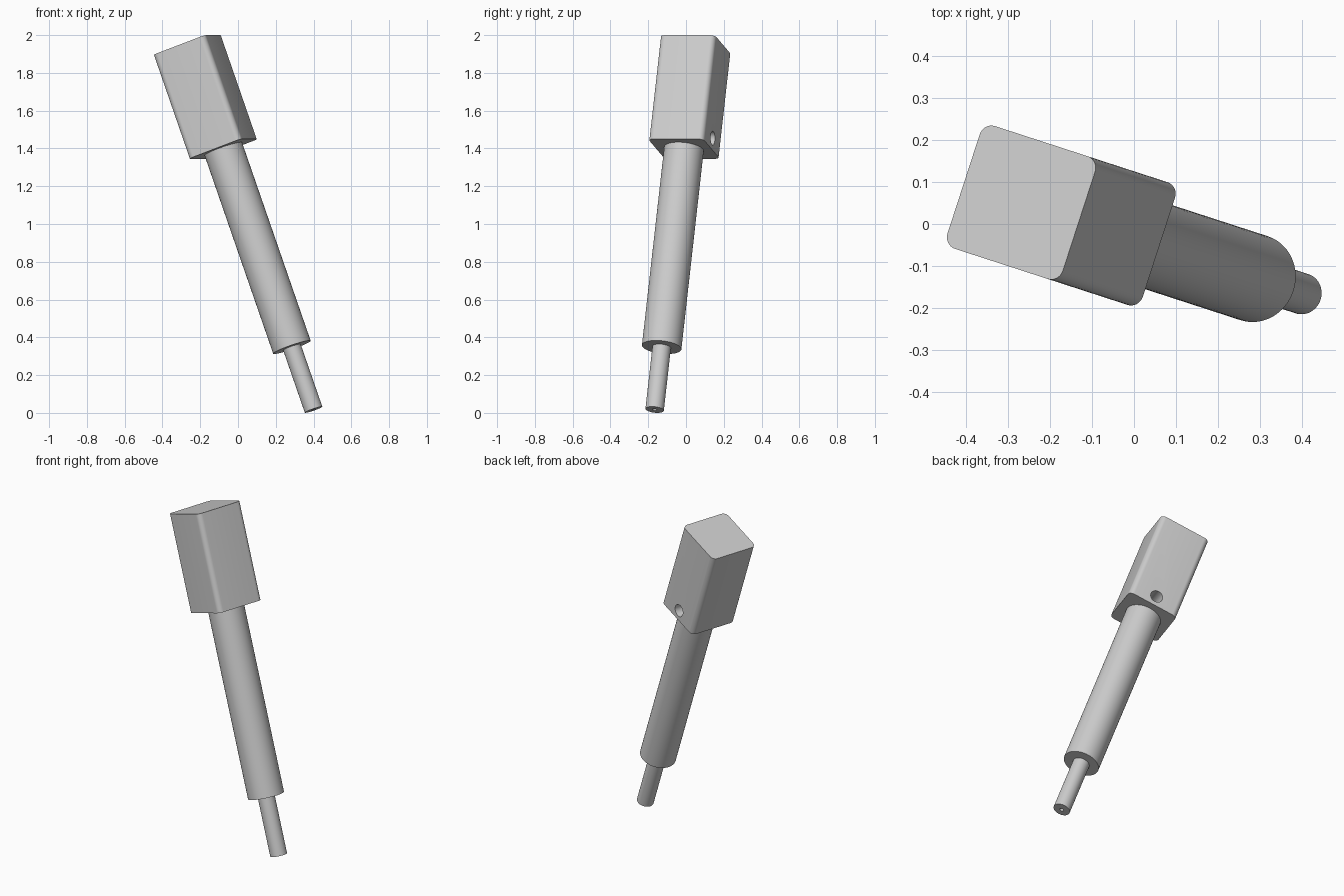
import bpy, bmesh
from math import radians, pi
from mathutils import Matrix, Vector

cube = bpy.data.objects.get("Cube")
if cube:
    bpy.data.objects.remove(cube, do_unlink=True)

# One plain grey material
grey = bpy.data.materials.new("light_grey")
grey.use_nodes = True
colour = (0.6, 0.6, 0.6, 1)
grey.diffuse_color = colour
grey.node_tree.nodes["Principled BSDF"].inputs["Base Color"].default_value = colour

# Shared leaning frame: local z runs from the tip up to the head
LEAN = (Matrix.Translation((0.4, -0.166, 0.017))
        @ Matrix.Rotation(radians(-18), 4, 'Z')
        @ Matrix.Rotation(radians(-20), 4, 'Y'))
SHAFT_Z, HEAD_Z, TOP_Z = 0.352, 1.469, 2.054
HEAD_W = 0.307


def add_object(name, bm):
    bmesh.ops.recalc_face_normals(bm, faces=bm.faces)
    mesh = bpy.data.meshes.new(name)
    bm.to_mesh(mesh)
    bm.free()
    mesh.materials.append(grey)
    obj = bpy.data.objects.new(name, mesh)
    bpy.context.collection.objects.link(obj)
    obj.matrix_world = LEAN
    return obj


def activate(obj):
    bpy.ops.object.select_all(action='DESELECT')
    obj.select_set(True)
    bpy.context.view_layer.objects.active = obj


def smooth(obj):
    activate(obj)
    bpy.ops.object.shade_smooth_by_angle(angle=radians(30))


def lathe(name, profile):
    bm = bmesh.new()
    verts = [bm.verts.new((r, 0, z)) for r, z in profile]
    edges = [bm.edges.new(pair) for pair in zip(verts, verts[1:])]
    bmesh.ops.spin(bm, geom=verts + edges, cent=(0, 0, 0), axis=(0, 0, 1),
                   angle=2 * pi, steps=64)
    bmesh.ops.remove_doubles(bm, verts=bm.verts, dist=1e-5)
    smooth(add_object(name, bm))


# Thin tip with a small bore in its end, then the thicker shaft
lathe("tip", [(0, 0.12), (0.012, 0.12), (0.012, 0), (0.049, 0),
              (0.049, SHAFT_Z), (0, SHAFT_Z)])
lathe("shaft", [(0, SHAFT_Z), (0.105, SHAFT_Z), (0.105, HEAD_Z), (0, HEAD_Z)])

# Square head with rounded long edges
bm = bmesh.new()
bmesh.ops.create_cube(bm, size=1)
bmesh.ops.scale(bm, vec=(HEAD_W, HEAD_W, TOP_Z - HEAD_Z), verts=bm.verts)
bmesh.ops.translate(bm, vec=(0, 0, (TOP_Z + HEAD_Z) / 2), verts=bm.verts)
long_edges = [e for e in bm.edges
              if abs((e.verts[0].co - e.verts[1].co).normalized().z) > 0.9]
bmesh.ops.bevel(bm, geom=long_edges, offset=0.03, segments=8, profile=0.5,
                affect='EDGES')
head = add_object("head", bm)

# Blind round socket in the back face of the head
bm = bmesh.new()
bmesh.ops.create_cone(bm, cap_ends=True, segments=48, radius1=0.037,
                      radius2=0.037, depth=HEAD_W,
                      matrix=Matrix.Translation(Vector((0, HEAD_W / 2, HEAD_Z + 0.061)))
                      @ Matrix.Rotation(pi / 2, 4, 'X'))
cutter = add_object("socket_cutter", bm)
cutter.hide_render = True
cut = head.modifiers.new("socket", 'BOOLEAN')
cut.operation = 'DIFFERENCE'
cut.solver = 'EXACT'
cut.object = cutter
activate(head)
bpy.ops.object.modifier_apply(modifier=cut.name)
bpy.data.objects.remove(cutter, do_unlink=True)
smooth(head)
